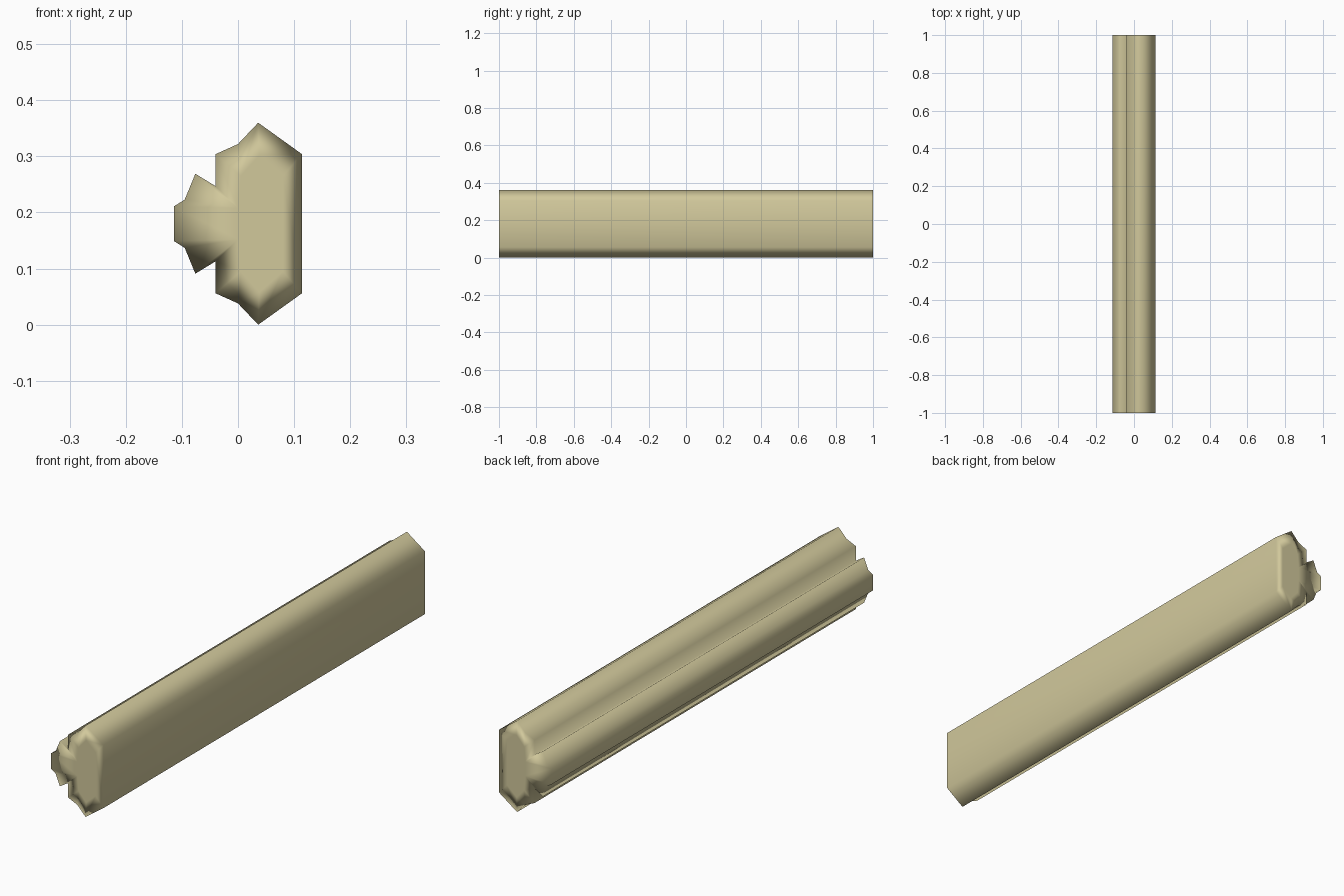
import bpy, bmesh

cube = bpy.data.objects.get("Cube")
if cube:
    bpy.data.objects.remove(cube, do_unlink=True)

MID = 0.18       # height of the symmetry axis
HALF = 1.0       # half the length

# Upper half of the moulding section: x, height above the axis, matching core point
SECTION = [(-0.114, 0.031, 0), (-0.095, 0.043, 0), (-0.076, 0.089, 0),
           (-0.04, 0.067, 0), (-0.04, 0.124, 1), (0.0, 0.142, 1),
           (0.036, 0.18, 2), (0.114, 0.124, 3)]
# Upper half of the flat core panel on the end cap
CORE = [(0.0, 0.028), (0.005, 0.085), (0.038, 0.122), (0.08, 0.085)]


def material(name, color):
    mat = bpy.data.materials.new(name)
    mat.use_nodes = True
    mat.diffuse_color = color
    bsdf = next(n for n in mat.node_tree.nodes if n.type == 'BSDF_PRINCIPLED')
    bsdf.inputs["Base Color"].default_value = color
    bsdf.inputs["Roughness"].default_value = 0.8
    return mat


def ring(bm, points, y):
    """Closed ring of vertices: upper half, then its mirror image below."""
    upper = [bm.verts.new((x, y, MID + h)) for x, h in points]
    lower = [bm.verts.new((x, y, MID - h)) for x, h in reversed(points)]
    return upper + lower


bm = bmesh.new()
outline = [(x, h) for x, h, c in SECTION]
front = ring(bm, outline, -HALF)
middle = ring(bm, outline, 0)
core = ring(bm, CORE, -HALF)
links = [c for x, h, c in SECTION]
links += [len(core) - 1 - c for c in reversed(links)]

# Long sides and the ring of faces between outline and core
count = len(front)
for i in range(count):
    j = (i + 1) % count
    bm.faces.new((front[i], front[j], middle[j], middle[i]))
    a, b = core[links[i]], core[links[j]]
    bm.faces.new((front[j], front[i], a) if a == b else (front[j], front[i], a, b))
bm.faces.new(core)
bmesh.ops.recalc_face_normals(bm, faces=bm.faces)

# Make sure the end cap looks outward
cap = max((f for f in bm.faces if abs(f.normal.y) > 0.9), key=lambda f: f.calc_area())
if cap.normal.y > 0:
    bmesh.ops.reverse_faces(bm, faces=bm.faces)
for f in bm.faces:
    f.smooth = True

mesh = bpy.data.meshes.new("moulding_bar")
bm.to_mesh(mesh)
bm.free()
bar = bpy.data.objects.new("moulding_bar", mesh)
bpy.context.collection.objects.link(bar)
mesh.materials.append(material("pale_sandstone", (0.64, 0.58, 0.33, 1)))

# Second half and large-face shading
mirror = bar.modifiers.new("back_half", 'MIRROR')
mirror.use_axis = (False, True, False)
bar.modifiers.new("soft_shading", 'WEIGHTED_NORMAL').mode = 'FACE_AREA'
